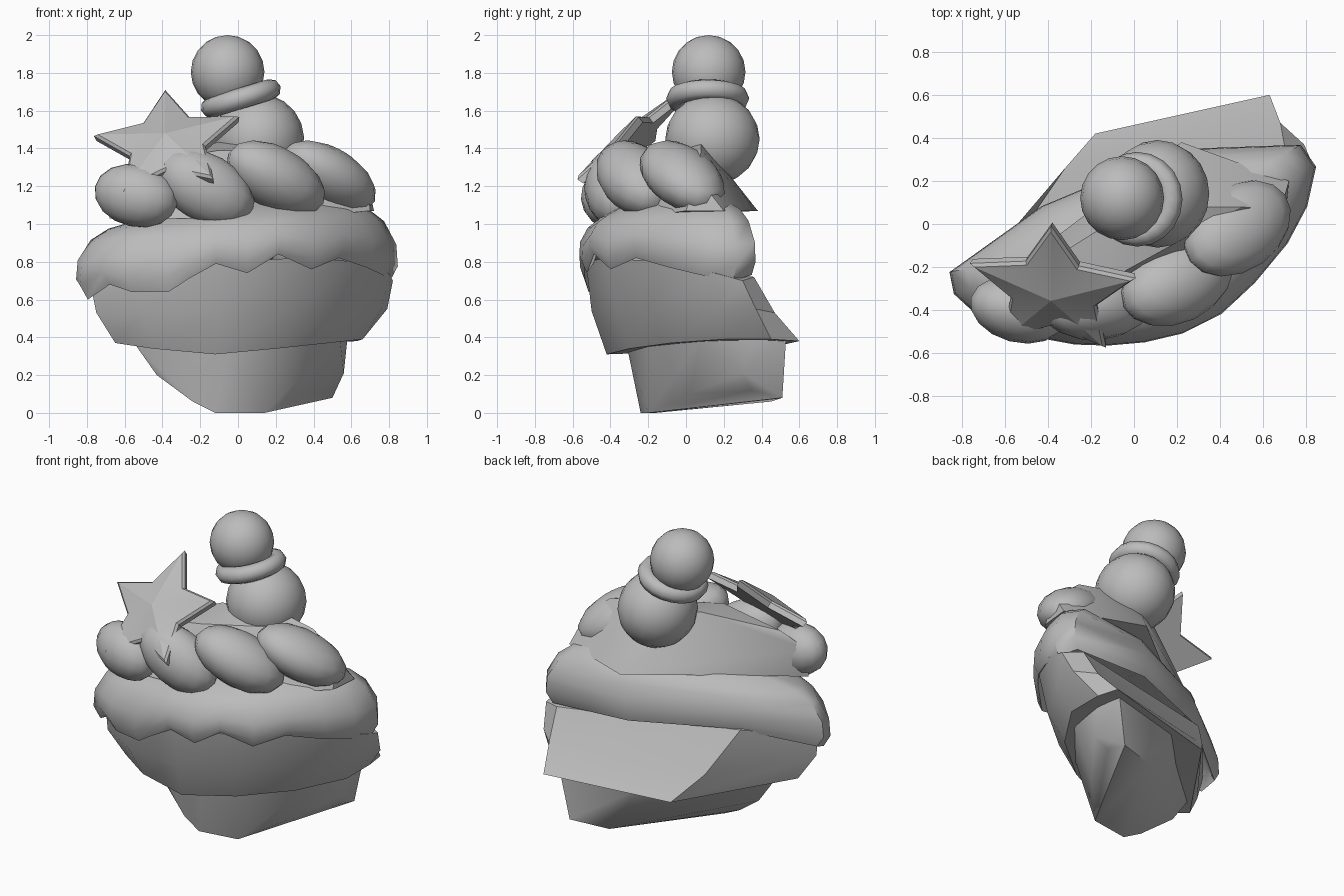
import bpy, bmesh, math
from mathutils import Vector, Matrix

if "Cube" in bpy.data.objects:
    bpy.data.objects.remove(bpy.data.objects["Cube"])

grey = bpy.data.materials.new("plain grey")
grey.diffuse_color = (0.5, 0.5, 0.5, 1)
grey.use_nodes = True
grey.node_tree.nodes["Principled BSDF"].inputs["Base Color"].default_value = grey.diffuse_color


def finish(name, bm, angle=40):
    bmesh.ops.recalc_face_normals(bm, faces=bm.faces)
    me = bpy.data.meshes.new(name)
    bm.to_mesh(me)
    bm.free()
    ob = bpy.data.objects.new(name, me)
    bpy.context.collection.objects.link(ob)
    me.materials.append(grey)
    bpy.ops.object.select_all(action='DESELECT')
    ob.select_set(True)
    bpy.context.view_layer.objects.active = ob
    bpy.ops.object.shade_smooth_by_angle(angle=math.radians(angle))
    return ob


def hull(name, pts, angle=40):
    bm = bmesh.new()
    for p in pts:
        bm.verts.new(p)
    res = bmesh.ops.convex_hull(bm, input=bm.verts[:])
    loose = [v for v in bm.verts if not v.link_faces]
    bmesh.ops.delete(bm, geom=loose, context='VERTS')
    return finish(name, bm, angle)


def loft(name, rings, angle=45):
    bm = bmesh.new()
    vr = [[bm.verts.new(p) for p in r] for r in rings]
    n = len(vr[0])
    for a, b in zip(vr, vr[1:]):
        for i in range(n):
            j = (i + 1) % n
            bm.faces.new((a[i], a[j], b[j], b[i]))
    bm.faces.new(vr[0])
    bm.faces.new(vr[-1][::-1])
    bmesh.ops.triangulate(bm, faces=[f for f in bm.faces if len(f.verts) > 4])
    return finish(name, bm, angle)


def ball(name, centre, radii, rot=(0, 0, 0), seg=20):
    bm = bmesh.new()
    bmesh.ops.create_uvsphere(bm, u_segments=seg, v_segments=seg // 2, radius=1)
    m = (Matrix.Translation(centre)
         @ Matrix.Rotation(math.radians(rot[2]), 4, 'Z')
         @ Matrix.Rotation(math.radians(rot[1]), 4, 'Y')
         @ Matrix.Rotation(math.radians(rot[0]), 4, 'X')
         @ Matrix.Diagonal((*radii, 1)))
    bmesh.ops.transform(bm, matrix=m, verts=bm.verts)
    return finish(name, bm, 60)


# Cup foot with its slanted underside
hull("cup_foot", [
    (-.55, -.15, .37), (-.32, -.25, .36), (-.05, -.31, .34), (.3, -.2, .37),
    (.54, .08, .39), (.58, .35, .4), (.56, .53, .4), (.05, .42, .37),
    (-.43, -.15, .2), (-.33, -.19, .14), (-.24, -.22, .06), (-.12, -.24, 0),
    (.14, -.2, 0), (.05, -.16, 0), (.35, .02, .1), (.5, .35, .12),
    (.56, .3, .21), (.25, .45, .06), (.5, .51, .08)], 35)

# Wide cup body, leaning forward at the back
loft("cup_body", [
    [(-.65, -.25, .37), (-.45, -.36, .34), (-.12, -.42, .31), (.2, -.3, .34),
     (.48, -.08, .37), (.66, .2, .39), (.66, .45, .39), (.63, .6, .38),
     (-.18, .42, .34)],
    [(-.75, -.3, .53), (-.5, -.44, .53), (-.1, -.5, .54), (.28, -.37, .55),
     (.58, -.12, .55), (.76, .18, .55), (.79, .37, .55), (.68, .47, .53),
     (-.32, .26, .5)],
    [(-.78, -.28, .68), (-.5, -.47, .75), (-.1, -.53, .8), (.32, -.42, .82),
     (.65, -.12, .8), (.8, .15, .74), (.82, .3, .7), (.7, .36, .72),
     (-.45, .07, .76)],
], 38)

# Dripping lower icing: wavy rim, bulge, shoulder and top, in nested rings
rim = [(-.84, -.22, .64), (-.82, -.32, .60), (-.7, -.43, .68), (-.58, -.49, .64),
       (-.38, -.53, .64), (-.27, -.55, .71), (-.12, -.555, .79), (.05, -.54, .74),
       (.22, -.5, .84), (.4, -.41, .76), (.55, -.27, .82), (.7, -.09, .77),
       (.79, .08, .73), (.83, .26, .7), (.76, .36, .73), (.2, .34, .75),
       (-.42, .08, .76)]
mid = Vector((.02, -.05, 0))


def icing_ring(scale, t, lift=0.0):
    ring = []
    for x, y, z in rim:
        top = 1.03 + .065 * x
        px, py = mid.x + (x - mid.x) * scale, mid.y + (y - mid.y) * scale
        ring.append((px, py, z + (top - z) * t + lift))
    return ring


loft("drip_icing", [icing_ring(.9, 0, .05), icing_ring(.97, 0), icing_ring(1.02, .2),
                    icing_ring(1.01, .5), icing_ring(.93, .82), icing_ring(.82, 1),
                    icing_ring(.5, 1, .08)], 50)

# Upper icing core with its flat slanted back
hull("upper_icing_core", [
    (.22, .38, 1.07), (-.68, -.32, 1.03), (-.5, -.42, 1.03), (-.1, -.4, 1.03),
    (.4, -.2, 1.04), (.7, .0, 1.07), (.72, .2, 1.07), (-.68, -.3, 1.22),
    (-.52, -.25, 1.32), (-.12, .0, 1.43), (.2, .08, 1.45), (.5, .08, 1.39),
    (.68, .06, 1.25), (.04, .08, 1.43), (-.1, -.25, 1.39)], 30)

# Piped swirls leaning down to the right
for i, (c, r, rot) in enumerate([
        ((-.54, -.4, 1.15), (.23, .15, .165), (0, 12, -15)),
        ((-.17, -.38, 1.19), (.28, .16, .18), (0, 30, 5)),
        ((.2, -.27, 1.24), (.3, .19, .165), (0, 28, 25)),
        ((.48, -.02, 1.25), (.3, .2, .15), (0, 28, 35))]):
    ball(f"icing_swirl_{i + 1}", c, r, rot, 16)

# Stacked topping: lower ball, collar ring, top ball
ball("topping_lower_ball", (.11, .14, 1.45), (.24, .25, .24), (0, -20, 0))
bpy.ops.mesh.primitive_torus_add(location=(.015, .115, 1.665), rotation=(0, math.radians(-17), 0),
                                 major_radius=.165, minor_radius=.055,
                                 major_segments=20, minor_segments=8)
collar = bpy.context.object
collar.name = "topping_collar"
collar.data.materials.append(grey)
bpy.ops.object.shade_smooth_by_angle(angle=math.radians(60))
ball("topping_top_ball", (-.055, .12, 1.805), (.195, .195, .195))

# Leaning star with a raised centre and bevelled rim
normal = Vector((-.23, -1, 1.07)).normalized()
up = Vector((-.03, .7, .7))
up = (up - normal * up.dot(normal)).normalized()
side = up.cross(normal)
centre = Vector((-.375, -.31, 1.43))
bm = bmesh.new()


def star_ring(radius, height):
    out = []
    for k in range(10):
        a = k * math.pi / 5
        r = radius * (1 if k % 2 == 0 else .52)
        p = centre + (side * math.sin(a) + up * math.cos(a)) * r + normal * height
        out.append(bm.verts.new(p))
    return out


back, front, inset = star_ring(.4, -.035), star_ring(.41, .0), star_ring(.385, .015)
peak = bm.verts.new(centre + normal * .07)
base = bm.verts.new(centre - normal * .035)
for k in range(10):
    j = (k + 1) % 10
    bm.faces.new((back[k], back[j], front[j], front[k]))
    bm.faces.new((front[k], front[j], inset[j], inset[k]))
    bm.faces.new((inset[k], inset[j], peak))
    bm.faces.new((back[j], back[k], base))
finish("star", bm, 30)
